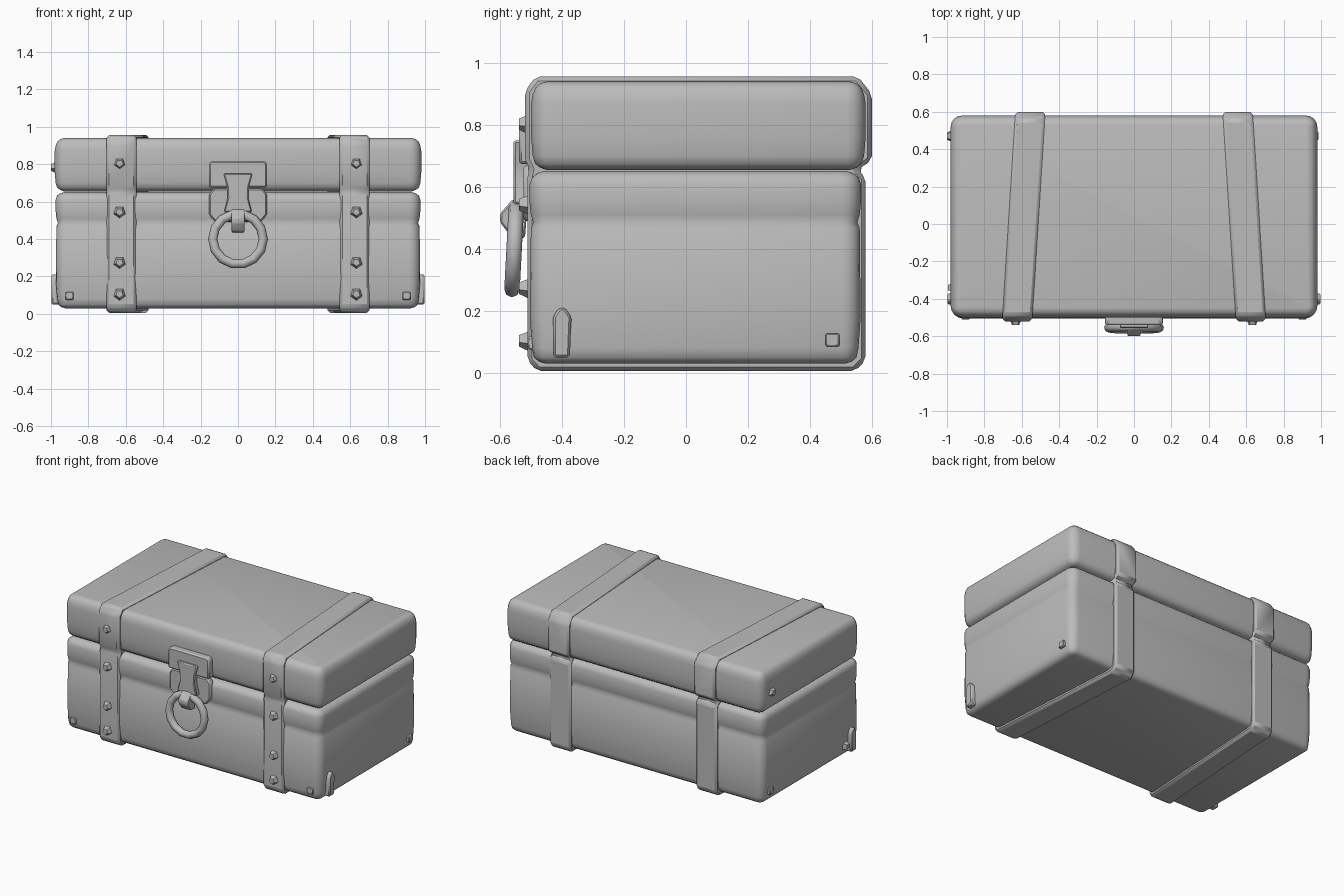
import bpy, bmesh, math
from mathutils import Matrix, Vector

cube = bpy.data.objects.get("Cube")
if cube:
    bpy.data.objects.remove(cube, do_unlink=True)

grey = bpy.data.materials.new("plain grey")
grey.use_nodes = True
grey.diffuse_color = (0.5, 0.5, 0.5, 1)
grey.node_tree.nodes["Principled BSDF"].inputs["Base Color"].default_value = (0.5, 0.5, 0.5, 1)


def finish(name, bm, bevel=0, smooth=40, segments=1):
    bmesh.ops.recalc_face_normals(bm, faces=bm.faces)
    mesh = bpy.data.meshes.new(name)
    bm.to_mesh(mesh)
    bm.free()
    mesh.materials.append(grey)
    ob = bpy.data.objects.new(name, mesh)
    bpy.context.collection.objects.link(ob)
    if bevel:
        mod = ob.modifiers.new("bevel", "BEVEL")
        mod.width = bevel
        mod.segments = segments
        mod.limit_method = "ANGLE"
    bpy.ops.object.select_all(action="DESELECT")
    ob.select_set(True)
    bpy.context.view_layer.objects.active = ob
    if smooth:
        bpy.ops.object.shade_smooth_by_angle(angle=math.radians(smooth))
    return ob


def rounded_box(name, half_x, half_y, centre_y, levels, radius=0.06, steps=4):
    """Stack rounded rectangles; each level is (height, inset)."""
    bm = bmesh.new()
    rings = []
    for z, inset in levels:
        ring = []
        for q, (sx, sy) in enumerate([(1, 1), (-1, 1), (-1, -1), (1, -1)]):
            for i in range(steps + 1):
                a = math.pi / 2 * (q + i / steps)
                r = radius - inset
                ring.append(bm.verts.new((sx * (half_x - radius) + r * math.cos(a),
                                          centre_y + sy * (half_y - radius) + r * math.sin(a), z)))
        rings.append(ring)
    for low, high in zip(rings, rings[1:]):
        for i in range(len(low)):
            j = (i + 1) % len(low)
            bm.faces.new((low[i], low[j], high[j], high[i]))
    bm.faces.new(rings[0])
    bm.faces.new(rings[-1])
    return finish(name, bm, smooth=50)


def prism(name, points, start, end, place, bevel=0.0):
    """Extrude a 2D outline from start to end; place maps (u, v, depth) to 3D."""
    bm = bmesh.new()
    face = bm.faces.new([bm.verts.new(place(u, v, start)) for u, v in points])
    out = bmesh.ops.extrude_face_region(bm, geom=[face])
    shift = Vector(place(0, 0, end)) - Vector(place(0, 0, start))
    bmesh.ops.translate(bm, vec=shift, verts=[g for g in out["geom"] if isinstance(g, bmesh.types.BMVert)])
    return finish(name, bm, bevel)


def front(u, v, d):
    return (u, d, v)


def slanted(side):
    return lambda y, z, d: (side * (d - 0.063 * y), y, z)


def sideways(side):
    return lambda y, z, d: (side * d, y, z)


def rect(u0, u1, v0, v1):
    return [(u0, v0), (u1, v0), (u1, v1), (u0, v1)]


def stud(name, location, direction, r1, r2, depth, sides):
    bm = bmesh.new()
    turn = Vector(direction).to_track_quat("Z", "Y").to_matrix().to_4x4()
    spin = Matrix.Rotation(math.pi / sides, 4, "Z")
    bmesh.ops.create_cone(bm, cap_ends=True, segments=sides, radius1=r1, radius2=r2,
                          depth=depth, matrix=Matrix.Translation(location) @ turn @ spin)
    return finish(name, bm, smooth=0)


# Chest body and lid, with softly bulging planks
rounded_box("chest_body", 0.975, 0.535, 0.03, [
    (0.03, 0.05), (0.036, 0.03), (0.05, 0.014), (0.08, 0.008), (0.18, 0.001), (0.47, 0.004),
    (0.485, 0.012), (0.51, 0.004), (0.55, 0), (0.61, 0), (0.632, 0.008), (0.645, 0.025), (0.652, 0.05)])
rounded_box("chest_lid", 0.98, 0.54, 0.04, [
    (0.655, 0.05), (0.662, 0.03), (0.675, 0.013), (0.70, 0.005), (0.76, 0), (0.87, 0),
    (0.90, 0.005), (0.922, 0.015), (0.935, 0.03), (0.94, 0.05)])

# Slanted straps, pinched at the seam
strap = [(-0.48, 0.005), (0.545, 0.005), (0.58, 0.04), (0.58, 0.63), (0.555, 0.657),
         (0.60, 0.685), (0.60, 0.90), (0.555, 0.957), (-0.485, 0.957), (-0.52, 0.91),
         (-0.52, 0.69), (-0.505, 0.657), (-0.512, 0.63), (-0.512, 0.04)]
for side, label in ((1, "left"), (-1, "right")):
    prism(f"strap_{label}", strap, 0.512, 0.672, slanted(side), 0.014)
    # Five-sided rivets down the front of the strap
    for n, z in enumerate((0.105, 0.275, 0.545, 0.805)):
        stud(f"rivet_{label}_{n}", (side * 0.633, -0.522, z), (0, -1, 0), 0.037, 0.02, 0.036, 5)
    # Corner plates and small nails near the base
    plate = [(-0.43, 0.05), (-0.375, 0.05), (-0.37, 0.18), (-0.39, 0.21), (-0.41, 0.21), (-0.43, 0.18)]
    prism(f"corner_plate_{label}", plate, 0.95, 0.998, sideways(side), 0.008)
    prism(f"front_nail_{label}", rect(0.88 * side - 0.0, 0.922 * side, 0.075, 0.117),
          -0.49, -0.51, front, 0.004)
    prism(f"side_nail_{label}", rect(0.45, 0.495, 0.085, 0.127), 0.95, 0.986, sideways(side), 0.004)
stud("lid_side_stud", (-0.985, 0.47, 0.785), (-1, 0, 0), 0.035, 0.02, 0.03, 5)
stud("low_side_stud", (-0.98, -0.34, 0.105), (-1, 0, 0), 0.033, 0.02, 0.03, 4)

# Lock plates, hasp and staple
upper = [(-0.155, 0.675), (0.155, 0.675), (0.155, 0.805), (0.14, 0.818), (-0.14, 0.818), (-0.155, 0.805)]
prism("lock_plate_upper", upper, -0.48, -0.54, front, 0.008)
lower = [(-0.155, 0.53), (-0.12, 0.49), (0.12, 0.49), (0.155, 0.53), (0.155, 0.64), (0.13, 0.67),
         (-0.13, 0.67), (-0.155, 0.64)]
prism("lock_plate_lower", lower, -0.48, -0.525, front, 0.008)
hasp = [(-0.075, 0.545), (0.075, 0.545), (0.055, 0.62), (0.058, 0.68), (0.077, 0.75),
        (-0.077, 0.75), (-0.058, 0.68), (-0.055, 0.62)]
prism("hasp", hasp, -0.50, -0.557, front, 0.006)
staple = [(-0.51, 0.565), (-0.56, 0.56), (-0.60, 0.515), (-0.60, 0.485), (-0.565, 0.44), (-0.52, 0.435)]
prism("staple", staple, -0.036, 0.036, sideways(1), 0.006)

# Pull ring hanging from the staple
bpy.ops.mesh.primitive_torus_add(major_radius=0.135, minor_radius=0.025, major_segments=14,
                                 minor_segments=8, location=(0, -0.555, 0.4),
                                 rotation=(math.radians(87), 0, 0))
ring = bpy.context.object
ring.name = "pull_ring"
ring.data.materials.append(grey)
bpy.ops.object.shade_smooth_by_angle(angle=math.radians(50))
